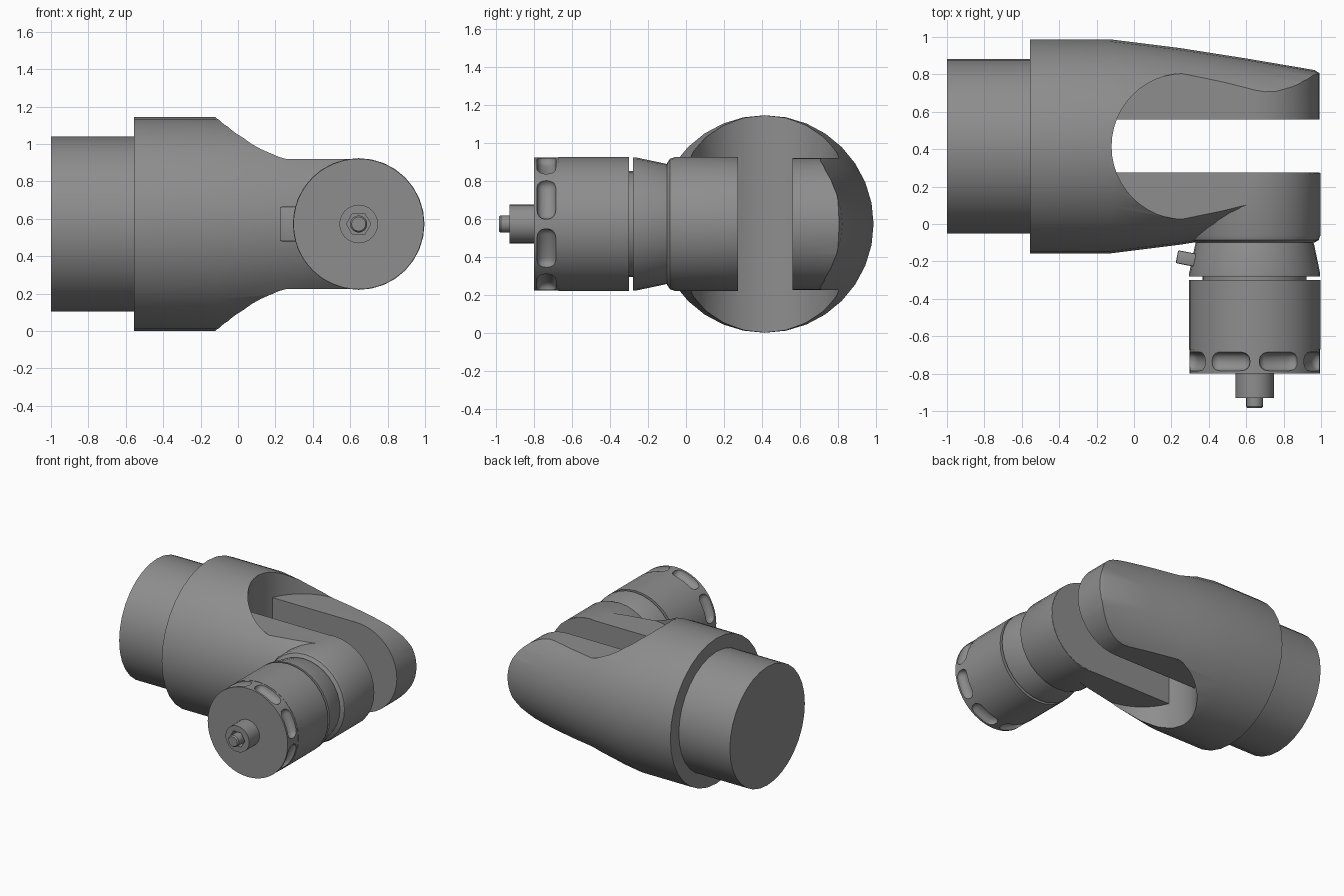
import bpy, bmesh
from math import pi, cos, sin, radians
from mathutils import Matrix, Vector

if "Cube" in bpy.data.objects:
    bpy.data.objects.remove(bpy.data.objects["Cube"])

CY, CZ = 0.415, 0.5725      # main axis (runs along x)
KX = 0.645                  # knob axis (runs along y)

grey = bpy.data.materials.new('dark_grey')
grey.diffuse_color = (0.27, 0.27, 0.27, 1)
grey.use_nodes = True
grey.node_tree.nodes["Principled BSDF"].inputs["Base Color"].default_value = grey.diffuse_color


def make(name, bm):
    bmesh.ops.recalc_face_normals(bm, faces=bm.faces[:])
    me = bpy.data.meshes.new(name)
    bm.to_mesh(me)
    bm.free()
    me.materials.append(grey)
    ob = bpy.data.objects.new(name, me)
    bpy.context.collection.objects.link(ob)
    return ob


def skin(name, rings):
    """Capped solid through a list of equal point rings."""
    bm = bmesh.new()
    rings = [[bm.verts.new(p) for p in ring] for ring in rings]
    n = len(rings[0])
    for a, b in zip(rings, rings[1:]):
        for i in range(n):
            j = (i + 1) % n
            bm.faces.new((a[i], a[j], b[j], b[i]))
    bm.faces.new(rings[0])
    bm.faces.new(rings[-1])
    return make(name, bm)


def lathe(name, profile, axis, sides=32):
    """Revolve (position, radius) points; axis 'x' is the body, 'y' the knob."""
    rings = []
    for p, r in profile:
        uv = [(r * cos(2 * pi * i / sides), r * sin(2 * pi * i / sides))
              for i in range(sides)]
        rings.append([(p, CY + u, CZ + v) if axis == 'x' else (KX + u, p, CZ + v)
                      for u, v in uv])
    return skin(name, rings)


def prism(name, outline, vec):
    """Extrude a closed 3D outline along a vector."""
    return skin(name, [outline, [Vector(p) + Vector(vec) for p in outline]])


def rounded_boxes(name, size, bevel, matrices, segments):
    bm = bmesh.new()
    for mat in matrices:
        vs = bmesh.ops.create_cube(bm, size=1)['verts']
        bmesh.ops.transform(bm, verts=vs, matrix=mat @ Matrix.Diagonal((*size, 1)))
    bmesh.ops.bevel(bm, geom=bm.edges[:], offset=bevel, segments=segments,
                    affect='EDGES', profile=0.5)
    return make(name, bm)


def cut(ob, cutter, solver='EXACT'):
    m = ob.modifiers.new('cut', 'BOOLEAN')
    m.operation, m.solver, m.object = 'DIFFERENCE', solver, cutter
    bpy.context.view_layer.objects.active = ob
    bpy.ops.object.modifier_apply(modifier=m.name)
    bpy.data.objects.remove(cutter)


# forked body: turned shape whose front is milled down to two arms
body = lathe('forked_body', [(-0.555, 0.5725), (-0.13, 0.5725), (0.25, 0.525),
                             (0.6, 0.47), (0.965, 0.408), (0.985, 0.395),
                             (1.05, 0.37)], 'x')
arc = [(0.27 - 0.39 * sin(pi * i / 24), CY + 0.39 * cos(pi * i / 24), -0.2)
       for i in range(25)]
milled = prism('milled_space', arc + [(0.27, -0.7, -0.2), (1.3, -0.7, -0.2),
                                      (1.3, 1.5, -0.2), (0.27, 1.5, -0.2)], (0, 0, 1.6))
for y0, y1 in ((-0.9, 0.275), (0.56, 1.7)):
    end = [(KX + 0.348 * sin(pi * i / 20), y0, CZ + 0.348 * cos(pi * i / 20))
           for i in range(21)]
    arm = prism('arm_shape', end + [(-0.4, y0, CZ - 0.348), (-0.4, y0, CZ + 0.348)],
                (0, y1 - y0, 0))
    cut(milled, arm)
cut(body, milled)

# rear stub
lathe('rear_stub', [(-1.0, 0.467), (-0.54, 0.467)], 'x')

# knob stack along the front arm
lathe('arm_boss', [(0.274, 0.352), (-0.06, 0.352), (-0.085, 0.343), (-0.1, 0.32)], 'y')
lathe('flared_collar', [(-0.09, 0.312), (-0.11, 0.318), (-0.262, 0.35),
                        (-0.28, 0.35)], 'y')
lathe('neck', [(-0.27, 0.278), (-0.31, 0.278)], 'y')
lathe('knob_barrel', [(-0.30, 0.352), (-0.67, 0.352)], 'y')

# grip ring with eight rounded finger pockets
ring = lathe('grip_ring', [(-0.66, 0.349), (-0.80, 0.349)], 'y', 48)
spots = [Matrix.Translation((KX, -0.735, CZ))
         @ Matrix.Rotation(radians(22.5 + 45 * k), 4, 'Y')
         @ Matrix.Translation((0, 0, 0.36)) for k in range(8)]
cut(ring, rounded_boxes('pockets', (0.225, 0.1, 0.12), 0.045, spots, 4), 'MANIFOLD')

# hollow post with a centre pin
post = lathe('end_post', [(-0.79, 0.103), (-0.93, 0.103)], 'y', 24)
cut(post, lathe('hex_socket', [(-0.88, 0.065), (-0.96, 0.065)], 'y', 6))
lathe('centre_pin', [(-0.87, 0.046), (-0.975, 0.046), (-0.985, 0.038)], 'y', 16)

# small tab on the collar
tilt = Matrix.Translation((0.308, -0.19, CZ)) @ Matrix.Rotation(radians(-11), 4, 'Z')
rounded_boxes('collar_tab', (0.16, 0.07, 0.185), 0.008, [tilt], 2)

# smooth shading with sharp edges kept
bpy.ops.object.select_all(action='SELECT')
bpy.context.view_layer.objects.active = body
bpy.ops.object.shade_smooth_by_angle(angle=radians(30))
